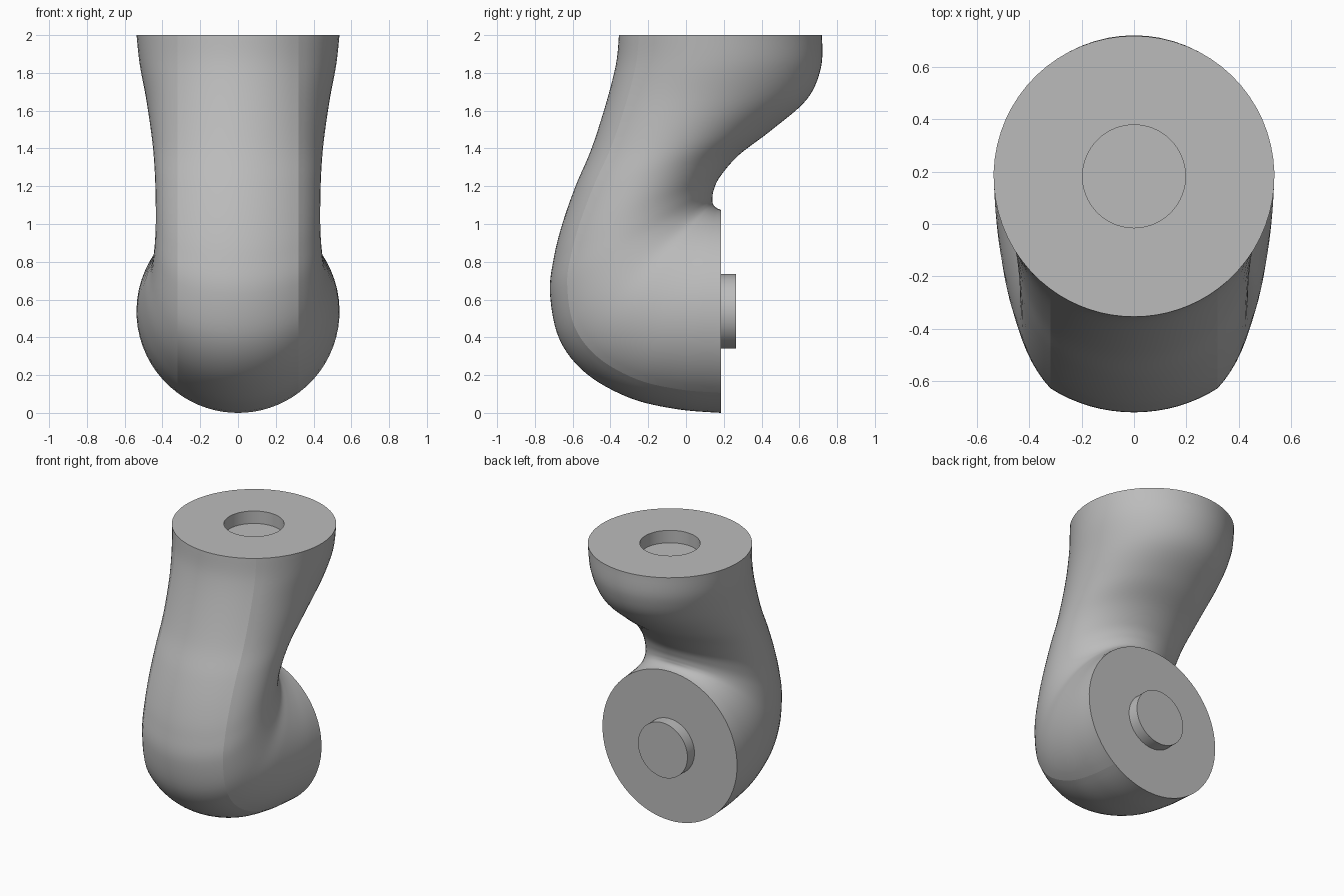
import bpy, bmesh, math
from mathutils import Vector

cube = bpy.data.objects.get("Cube")
if cube:
    bpy.data.objects.remove(cube)

R = 0.5375        # radius of both end discs and of the front arc
CREASE = 0.32     # half width of the front arc
HUB = 0.197       # radius of socket and peg
STEPS, ARC, SIDE = 6, 8, 26

# Sections from top to back: outer y, outer z, inner y, inner z, half width
SECTIONS = [
    (-.355, 2.0, .72, 2.0, R),
    (-.37, 1.85, .715, 1.83, .52),
    (-.42, 1.65, .64, 1.66, .485),
    (-.50, 1.40, .45, 1.495, .455),
    (-.585, 1.20, .28, 1.365, .441),
    (-.655, 1.0, .18, 1.25, .436),
    (-.70, .82, .147, 1.18, .436),
    (-.72, .63, .14, 1.14, .442),
    (-.67, .39, .14, 1.122, .46),
    (-.53, .21, .142, 1.108, .49),
    (-.30, .08, .15, 1.095, .515),
    (-.05, .02, .165, 1.083, .531),
    (.185, 0.0, .185, 2 * R, R),
]


def spline(k, s):
    """Smoothly interpolated section between k and k + 1."""
    last = len(SECTIONS) - 1
    rows = [SECTIONS[min(max(i, 0), last)] for i in range(k - 1, k + 3)]
    return [b + .5 * s * (c - a + s * (2 * a - 5 * b + 4 * c - d
            + s * (3 * (b - c) + d - a))) for a, b, c, d in zip(*rows)]


def section_points(oy, oz, iy, iz, w):
    """Closed outline: round front arc, elliptical sides, mirrored."""
    outer, inner = Vector((0, oy, oz)), Vector((0, iy, iz))
    length = (inner - outer).length
    axis = (inner - outer) / length
    end = math.asin(CREASE / R)
    half = [(R * math.sin(end * i / ARC), R - R * math.cos(end * i / ARC))
            for i in range(ARC + 1)]
    start = math.asin(CREASE / w)
    a = (length - half[-1][1]) / (1 + math.cos(start))
    for i in range(1, SIDE + 1):
        p = start + (math.pi - start) * i / SIDE
        half.append((w * math.sin(p), length - a - a * math.cos(p)))
    half[-1] = (0, length)
    outline = half + [(-x, u) for x, u in half[-2:0:-1]]
    return [outer + axis * u + Vector((x, 0, 0)) for x, u in outline]


bm = bmesh.new()


def add_ring(points):
    return [bm.verts.new(p) for p in points]


def bridge(a, b, sharp=False):
    n = len(a)
    for i in range(n):
        j = (i + 1) % n
        bm.faces.new((a[i], a[j], b[j], b[i]))
    if sharp:
        for ring in (a, b):
            for i in range(n):
                bm.edges.get((ring[i], ring[(i + 1) % n])).smooth = False


# Curved body
params = [(k, s / STEPS) for k in range(len(SECTIONS) - 1) for s in range(STEPS)]
rows = [spline(k, s) for k, s in params] + [SECTIONS[-1]]
rings = [add_ring(section_points(*row)) for row in rows]
for a, b in zip(rings, rings[1:]):
    bridge(a, b)
    for i in (ARC, len(a) - ARC):
        bm.edges.get((a[i], b[i])).smooth = False


# End discs, one with a round socket and one with a round peg
def cap(ring, centre, shift):
    rim = add_ring([centre + (v.co - centre) * HUB / R for v in ring])
    tip = add_ring([v.co + shift for v in rim])
    bridge(ring, rim, True)
    bridge(rim, tip, True)
    bm.faces.new(tip)


cap(rings[0], Vector((0, .1825, 2)), Vector((0, 0, -.09)))
cap(rings[-1], Vector((0, .185, R)), Vector((0, .08, 0)))

bmesh.ops.recalc_face_normals(bm, faces=bm.faces)
for f in bm.faces:
    f.smooth = True
mesh = bpy.data.meshes.new("elbow_joint")
bm.to_mesh(mesh)
bm.free()
joint = bpy.data.objects.new("elbow_joint", mesh)
bpy.context.collection.objects.link(joint)

# Plain grey material
grey = bpy.data.materials.new("light_grey")
grey.use_nodes = True
colour = (.5, .5, .5, 1)
grey.diffuse_color = colour
grey.node_tree.nodes["Principled BSDF"].inputs["Base Color"].default_value = colour
mesh.materials.append(grey)
